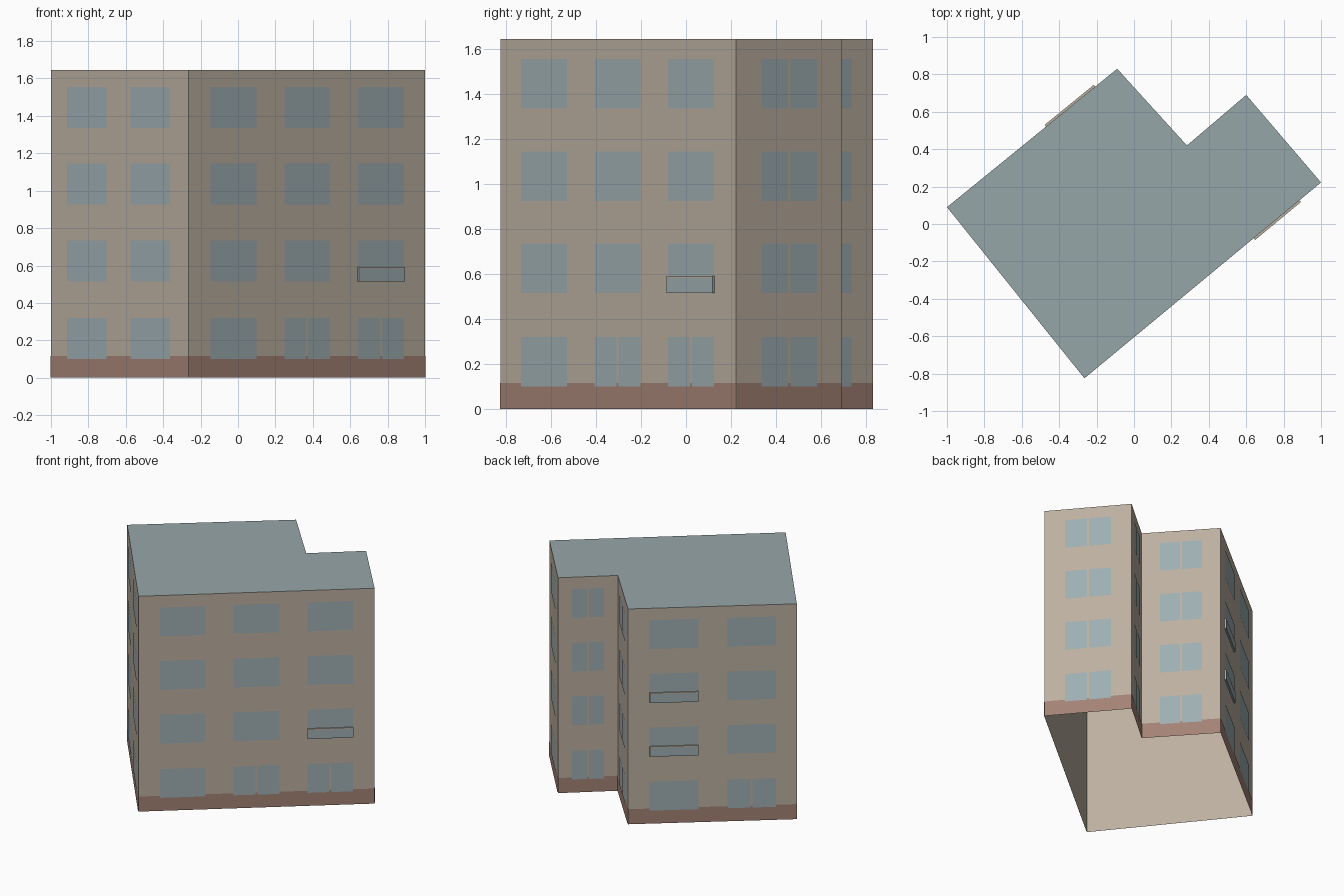
import bpy
import bmesh
from mathutils import Vector

cube = bpy.data.objects.get("Cube")
if cube:
    bpy.data.objects.remove(cube, do_unlink=True)

HEIGHT, BAND_TOP = 1.645, 0.115
FLOORS = [0.10, 0.515, 0.925, 1.335]
WIN_H, GAP = 0.22, 0.014

# Footprint corners, counter-clockwise
A, B, C, D, E, F = [Vector(p) for p in (
    (-1, 0.09), (-0.265, -0.825), (1, 0.222),
    (0.6, 0.69), (0.283, 0.42), (-0.09, 0.83))]
FOOTPRINT = [A, B, C, D, E, F]


def material(name, color):
    m = bpy.data.materials.new(name)
    m.use_nodes = True
    m.diffuse_color = (*color, 1)
    m.node_tree.nodes["Principled BSDF"].inputs["Base Color"].default_value = (*color, 1)
    return m


wall_mat = material("beige_wall", (0.50, 0.43, 0.35))
band_mat = material("brown_base", (0.366, 0.223, 0.178))
glass_mat = material("blue_glass", (0.342, 0.423, 0.445))
roof_mat = material("grey_green_roof", (0.305, 0.381, 0.392))


def make_object(name, bm, mat):
    mesh = bpy.data.meshes.new(name)
    bm.to_mesh(mesh)
    bm.free()
    mesh.materials.append(mat)
    obj = bpy.data.objects.new(name, mesh)
    bpy.context.collection.objects.link(obj)
    return obj


def wall_point(p, q, t, z, out):
    """Point at fraction t along wall p-q, pushed outwards."""
    d = (q - p).normalized()
    xy = p.lerp(q, t) + Vector((d.y, -d.x)) * out
    return Vector((xy.x, xy.y, z))


def panel(bm, p, q, t0, t1, z0, z1, out):
    """Rectangle lying on a wall, facing outwards."""
    corners = ((t0, z0), (t1, z0), (t1, z1), (t0, z1))
    bm.faces.new([bm.verts.new(wall_point(p, q, t, z, out)) for t, z in corners])


def slab(bm, p, q, t0, t1, z0, z1, depth):
    """Box standing out from a wall."""
    rings = [[bm.verts.new(wall_point(p, q, t, z, o))
              for t, z in ((t0, z0), (t1, z0), (t1, z1), (t0, z1))]
             for o in (0, depth)]
    bm.faces.new(rings[1])
    for i in range(4):
        j = (i + 1) % 4
        bm.faces.new((rings[0][i], rings[0][j], rings[1][j], rings[1][i]))


# Walls (open underneath) and base band
walls, band = bmesh.new(), bmesh.new()
for p, q in zip(FOOTPRINT, FOOTPRINT[1:] + FOOTPRINT[:1]):
    panel(walls, p, q, 0, 1, 0, HEIGHT, 0)
    panel(band, p, q, 0, 1, 0, BAND_TOP, 0.002)
bmesh.ops.remove_doubles(walls, verts=walls.verts, dist=0.0001)
make_object("walls", walls, wall_mat)
make_object("base_band", band, band_mat)

# Flat roof
roof = bmesh.new()
roof.faces.new([roof.verts.new((v.x, v.y, HEIGHT)) for v in FOOTPRINT])
make_object("roof", roof, roof_mat)

# Window columns per wall: start, end, floors that have two panes
ALL = {0, 1, 2, 3}
COLUMNS = {
    "front_left_wall": (A, B, [(0.122, 0.408, set()), (0.582, 0.871, set())]),
    "front_wall": (B, C, [(0.091, 0.285, set()), (0.403, 0.597, {0}), (0.715, 0.909, {0})]),
    "side_wall": (C, D, [(0.235, 0.765, ALL)]),
    "notch_wall": (D, E, [(0.235, 0.765, ALL)]),
    "notch_end_wall": (E, F, [(0.235, 0.765, ALL)]),
    "back_wall": (F, A, [(0.129, 0.418, set()), (0.588, 0.876, {0})]),
}
for name, (p, q, columns) in COLUMNS.items():
    glass = bmesh.new()
    half = GAP / 2 / (q - p).length
    for t0, t1, split in columns:
        mid = (t0 + t1) / 2
        for i, z in enumerate(FLOORS):
            panes = [(t0, mid - half), (mid + half, t1)] if i in split else [(t0, t1)]
            for a, b in panes:
                panel(glass, p, q, a, b, z, z + WIN_H, 0.004)
    make_object(name + "_windows", glass, glass_mat)

# Shallow glass balconies with a thin rail on top
guards, rails = bmesh.new(), bmesh.new()
for p, q, t0, t1, floor in ((B, C, 0.715, 0.909, 1),
                            (F, A, 0.129, 0.418, 1), (F, A, 0.129, 0.418, 2)):
    z = FLOORS[floor]
    slab(guards, p, q, t0, t1, z, z + 0.068, 0.012)
    slab(rails, p, q, t0, t1, z + 0.068, z + 0.077, 0.012)
make_object("balcony_guards", guards, glass_mat)
make_object("balcony_rails", rails, wall_mat)
